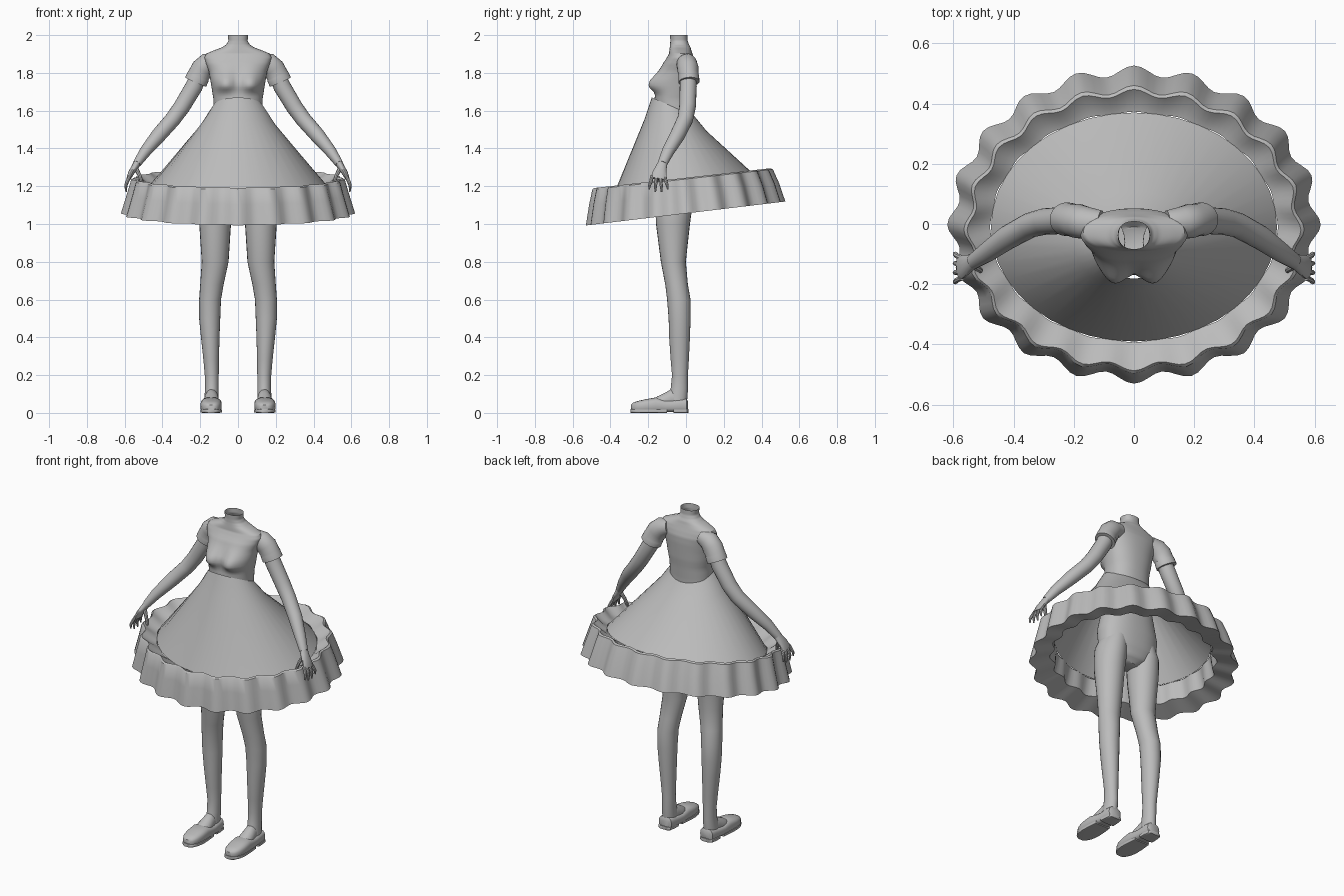
import bpy, bmesh, math
from mathutils import Vector

grey = bpy.data.materials.new("plain grey")
grey.diffuse_color = (0.5, 0.5, 0.5, 1)


def make(name, rings, cap_start=True, cap_end=True, mirror=False, angle=40):
    """Skin a list of equal-length point rings into one object."""
    bm = bmesh.new()
    vs = [[bm.verts.new(p) for p in r] for r in rings]
    n = len(rings[0])
    for a, b in zip(vs, vs[1:]):
        for i in range(n):
            j = (i + 1) % n
            bm.faces.new((a[i], a[j], b[j], b[i]))
    if cap_start:
        bm.faces.new(vs[0])
    if cap_end:
        bm.faces.new(vs[-1])
    bmesh.ops.recalc_face_normals(bm, faces=bm.faces)
    me = bpy.data.meshes.new(name)
    bm.to_mesh(me)
    bm.free()
    me.shade_smooth()
    me.set_sharp_from_angle(angle=math.radians(angle))
    me.materials.append(grey)
    ob = bpy.data.objects.new(name, me)
    bpy.context.collection.objects.link(ob)
    if mirror:
        ob.modifiers.new("mirror", 'MIRROR').use_mirror_merge = False
    return ob


def tube(name, pts, n=20, axis=None, ref=(0, 1, 0), power=2, floor=None, **kw):
    """Loft ellipses (x, y, z, ru, rv); rv lies along ref."""
    rings = []
    for k, (x, y, z, ru, rv) in enumerate(pts):
        c = Vector((x, y, z))
        a, b = pts[max(k - 1, 0)], pts[min(k + 1, len(pts) - 1)]
        t = Vector(axis) if axis else (Vector(b[:3]) - Vector(a[:3])).normalized()
        v = Vector(ref)
        v = (v - t * v.dot(t)).normalized()
        u = v.cross(t)
        ring = []
        for i in range(n):
            ang = 2 * math.pi * i / n
            co, si = math.cos(ang), math.sin(ang)
            e = 2 / power
            p = c + u * ru * math.copysign(abs(co) ** e, co) + v * rv * math.copysign(abs(si) ** e, si)
            if floor is not None:
                p.z = max(p.z, floor)
            ring.append(p)
        rings.append(ring)
    return make(name, rings, **kw)


def refine(pts, k):
    """Insert in-between sections by linear interpolation."""
    out = []
    for a, b in zip(pts, pts[1:]):
        out += [tuple(p + (q - p) * i / k for p, q in zip(a, b)) for i in range(k)]
    return out + [pts[-1]]


UP = (0, 0, 1)

# torso with open neck
torso = tube("torso", refine([
    (0, -.06, 1.06, .05, .05), (0, -.06, 1.09, .13, .08), (0, -.06, 1.15, .185, .10),
    (0, -.06, 1.25, .19, .11), (0, -.06, 1.45, .145, .10), (0, -.06, 1.58, .128, .098),
    (0, -.062, 1.66, .13, .105), (0, -.055, 1.71, .138, .103), (0, -.052, 1.76, .146, .102),
    (0, -.042, 1.81, .155, .094), (0, -.035, 1.85, .17, .086), (0, -.03, 1.88, .178, .072),
    (0, -.028, 1.902, .168, .062), (0, -.03, 1.92, .125, .058), (0, -.031, 1.935, .085, .055),
    (0, -.034, 1.95, .062, .05), (0, -.037, 1.97, .051, .046), (0, -.038, 2.0, .054, .046)], 4),
    n=48, axis=UP, power=2.3, cap_end=False)

# bust swelling on the front of the torso
for v in torso.data.vertices:
    dz = v.co.z - 1.735
    if v.co.y < -.06 and abs(dz) < .2:
        s = .07 if dz > 0 else .036
        front = min(1, (-.06 - v.co.y) / .05)
        v.co.y -= .05 * front * math.exp(-((abs(v.co.x) - .07) / .055) ** 2 - (dz / s) ** 2)

# short puffed sleeves with cuff band
tube("sleeve", [(.11, 0, 1.865, .042, .045), (.16, .004, 1.85, .056, .054), (.188, .01, 1.822, .06, .057),
                (.207, .013, 1.79, .058, .053), (.21, .014, 1.783, .06, .055),
                (.224, .016, 1.752, .061, .056), (.223, .016, 1.754, .045, .045)],
     n=24, mirror=True, angle=50)

# arms
tube("arm", [(.19, .008, 1.83, .04, .04), (.232, .012, 1.73, .046, .045), (.298, .008, 1.62, .044, .044),
             (.345, -.004, 1.555, .042, .042), (.42, -.045, 1.47, .04, .04),
             (.49, -.095, 1.385, .031, .033), (.535, -.125, 1.32, .022, .026)], mirror=True)

# hands: palm, four fingers, thumb
tube("palm", [(.528, -.12, 1.332, .02, .024), (.547, -.131, 1.30, .018, .03),
              (.566, -.14, 1.27, .016, .038), (.58, -.146, 1.238, .011, .042)], n=14, mirror=True)
for k in range(4):
    s = k - 1.5
    y, drop = -.146 - .022 * s, .007 * s * s
    tube(f"finger_{k + 1}", [(.572, y, 1.255, .009, .0095), (.588, y - .005 * s, 1.222, .0095, .009),
                             (.594, y - .009 * s, 1.198 + drop / 2, .008, .008),
                             (.592, y - .011 * s, 1.168 + drop, .004, .004)], n=8, mirror=True)
tube("thumb", [(.54, -.135, 1.295, .012, .012), (.52, -.148, 1.255, .010, .010),
               (.51, -.154, 1.225, .009, .009), (.508, -.158, 1.197, .004, .004)], n=8, mirror=True)

# legs
tube("leg", [(.10, -.06, 1.2, .07, .09), (.115, -.062, 1.13, .086, .099), (.119, -.066, 1.06, .087, .095),
             (.121, -.069, 1.0, .084, .09), (.121, -.067, .8, .071, .066), (.138, -.05, .68, .062, .06),
             (.148, -.038, .6, .058, .062), (.15, -.034, .5, .056, .058), (.147, -.034, .4, .049, .055),
             (.142, -.033, .28, .041, .048), (.139, -.032, .2, .037, .042),
             (.138, -.035, .13, .036, .046), (.14, -.043, .08, .038, .05), (.14, -.045, .05, .038, .05)],
     n=24, axis=UP, mirror=True)

# instep rising out of the shoe
tube("foot", [(.14, -.03, .075, .03, .05), (.14, -.08, .07, .037, .055), (.141, -.11, .06, .041, .047),
              (.142, -.15, .05, .043, .038), (.142, -.18, .045, .03, .025)],
     axis=(0, -1, 0), ref=UP, mirror=True)

# shoes
tube("shoe", [(.14, .01, .036, .028, .026), (.14, .002, .038, .042, .038), (.14, -.03, .038, .047, .037),
              (.14, -.08, .035, .05, .033), (.141, -.11, .035, .053, .034), (.142, -.16, .04, .056, .042),
              (.143, -.215, .036, .056, .036), (.143, -.255, .032, .049, .031),
              (.142, -.28, .029, .036, .025), (.141, -.291, .027, .02, .016)],
     n=24, axis=(0, -1, 0), ref=UP, power=2.8, floor=.006, mirror=True)

# soles: front pad and heel block, leaving a small arch
for name, pts in {
    "sole_front": [(-.1, .05), (-.16, .056), (-.215, .058), (-.255, .051), (-.283, .037), (-.295, .02)],
    "sole_heel": [(.014, .028), (.006, .042), (-.03, .047), (-.065, .048)],
}.items():
    tube(name, [(.142, y, .01, w, .01) for y, w in pts], n=16, axis=(0, -1, 0), ref=UP,
         power=6, mirror=True)


def oval(n, rx, ry, cy, z0, tilt, amp=0, waves=20):
    """Tilted oval ring with optional pleat waves."""
    out = []
    for i in range(n):
        a = 2 * math.pi * i / n
        w = amp * math.cos(waves * a)
        y = cy + (ry + w) * math.sin(a)
        out.append(((rx + w) * math.cos(a), y, z0 + tilt * y))
    return out


# cone skirt
make("skirt", [oval(40, .133, .113, -.068, 1.59, -.44), oval(40, .20, .165, -.056, 1.512, -.18),
               oval(40, .475, .38, -.01, 1.198, .15)],
     cap_start=False, cap_end=False, angle=30)

# wavy ruffle around the hem: trough, rim, flared drop, underside, inner wall
N = 160
make("ruffle", [oval(N, .475, .38, -.01, 1.198, .15, .003), oval(N, .502, .412, -.012, 1.212, .13, .01),
                oval(N, .542, .455, -.02, 1.245, .112, .012), oval(N, .552, .465, -.018, 1.238, .112, .013),
                oval(N, .573, .488, -.01, 1.16, .114, .015), oval(N, .603, .511, -.002, 1.056, .12, .017),
                oval(N, .49, .40, -.005, 1.085, .12, .012), oval(N, .475, .38, -.01, 1.196, .15, .003)],
     cap_start=False, cap_end=False, angle=35)
